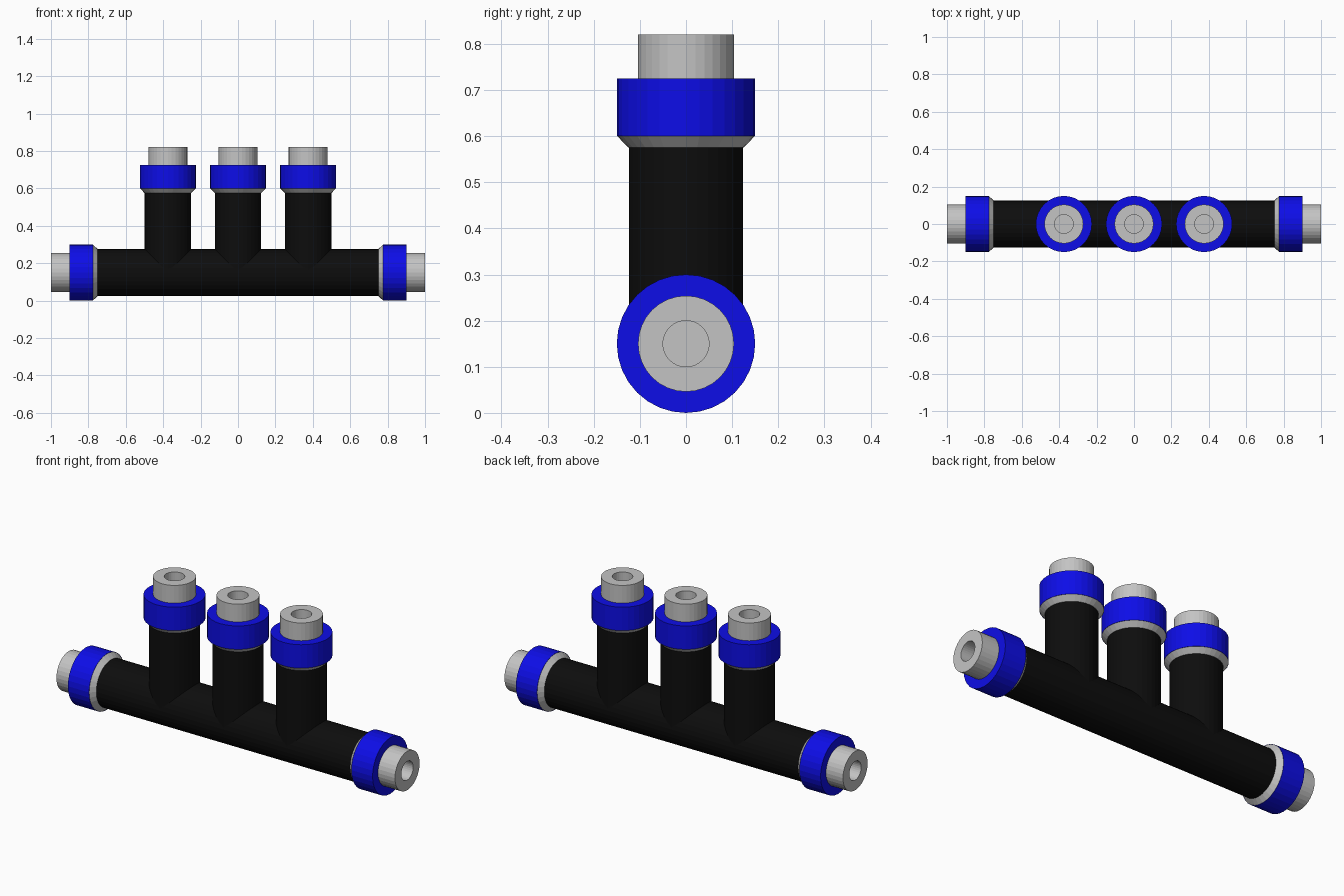
import bpy, bmesh, math
from mathutils import Matrix

if "Cube" in bpy.data.objects:
    bpy.data.objects.remove(bpy.data.objects["Cube"])

SIDES = 32
AXIS_Z = 0.15          # height of the main pipe axis


def material(name, color):
    m = bpy.data.materials.new(name)
    m.diffuse_color = (*color, 1)
    m.use_nodes = True
    m.node_tree.nodes["Principled BSDF"].inputs["Base Color"].default_value = m.diffuse_color
    return m


BLACK = material("black plastic", (0.004, 0.004, 0.004))
BLUE = material("blue collar", (0.004, 0.004, 0.8))
GREY = material("light grey", (0.55, 0.55, 0.55))


def lathe(name, profile, mat, matrix):
    """Revolve (radius, height) points around local z; radius 0 closes with a pole."""
    bm = bmesh.new()
    rings = []
    for r, h in profile:
        if r == 0:
            rings.append([bm.verts.new((0, 0, h))] * SIDES)
        else:
            rings.append([bm.verts.new((r * math.cos(2 * math.pi * i / SIDES),
                                        r * math.sin(2 * math.pi * i / SIDES), h))
                          for i in range(SIDES)])
    for a, b in zip(rings, rings[1:]):
        for i in range(SIDES):
            j = (i + 1) % SIDES
            loop = list(dict.fromkeys((a[i], a[j], b[j], b[i])))
            bm.faces.new(loop)
    bmesh.ops.recalc_face_normals(bm, faces=bm.faces)
    mesh = bpy.data.meshes.new(name)
    bm.to_mesh(mesh)
    bm.free()
    mesh.materials.append(mat)
    obj = bpy.data.objects.new(name, mesh)
    obj.matrix_world = matrix
    bpy.context.collection.objects.link(obj)


def fitting(name, matrix, tip):
    """Chamfer, collar and bored release sleeve, starting at local z = 0."""
    lathe(name + "_chamfer", [(0, 0), (0.125, 0), (0.149, 0.025), (0, 0.025)], GREY, matrix)
    lathe(name + "_collar", [(0, 0.025), (0.15, 0.025), (0.15, 0.15), (0.1, 0.15)], BLUE, matrix)
    lathe(name + "_sleeve", [(0.104, 0.14), (0.104, tip), (0.05, tip),
                             (0.05, 0.13), (0, 0.13)], GREY, matrix)


# Main horizontal pipe
lathe("main_pipe", [(0, -0.75), (0.125, -0.75), (0.125, 0.75), (0, 0.75)], BLACK,
      Matrix.Translation((0, 0, AXIS_Z)) @ Matrix.Rotation(math.pi / 2, 4, 'Y'))

# Fittings on both pipe ends
for side, sign in (("left", -1), ("right", 1)):
    fitting(side + "_end",
            Matrix.Translation((0.75 * sign, 0, AXIS_Z))
            @ Matrix.Rotation(sign * math.pi / 2, 4, 'Y'), 0.25)

# Three upright branches with fittings
for side, x in (("left", -0.375), ("middle", 0), ("right", 0.375)):
    lathe(side + "_branch_pipe", [(0, AXIS_Z), (0.124, AXIS_Z), (0.124, 0.575), (0, 0.575)],
          BLACK, Matrix.Translation((x, 0, 0)))
    fitting(side + "_branch", Matrix.Translation((x, 0, 0.575)), 0.245)
